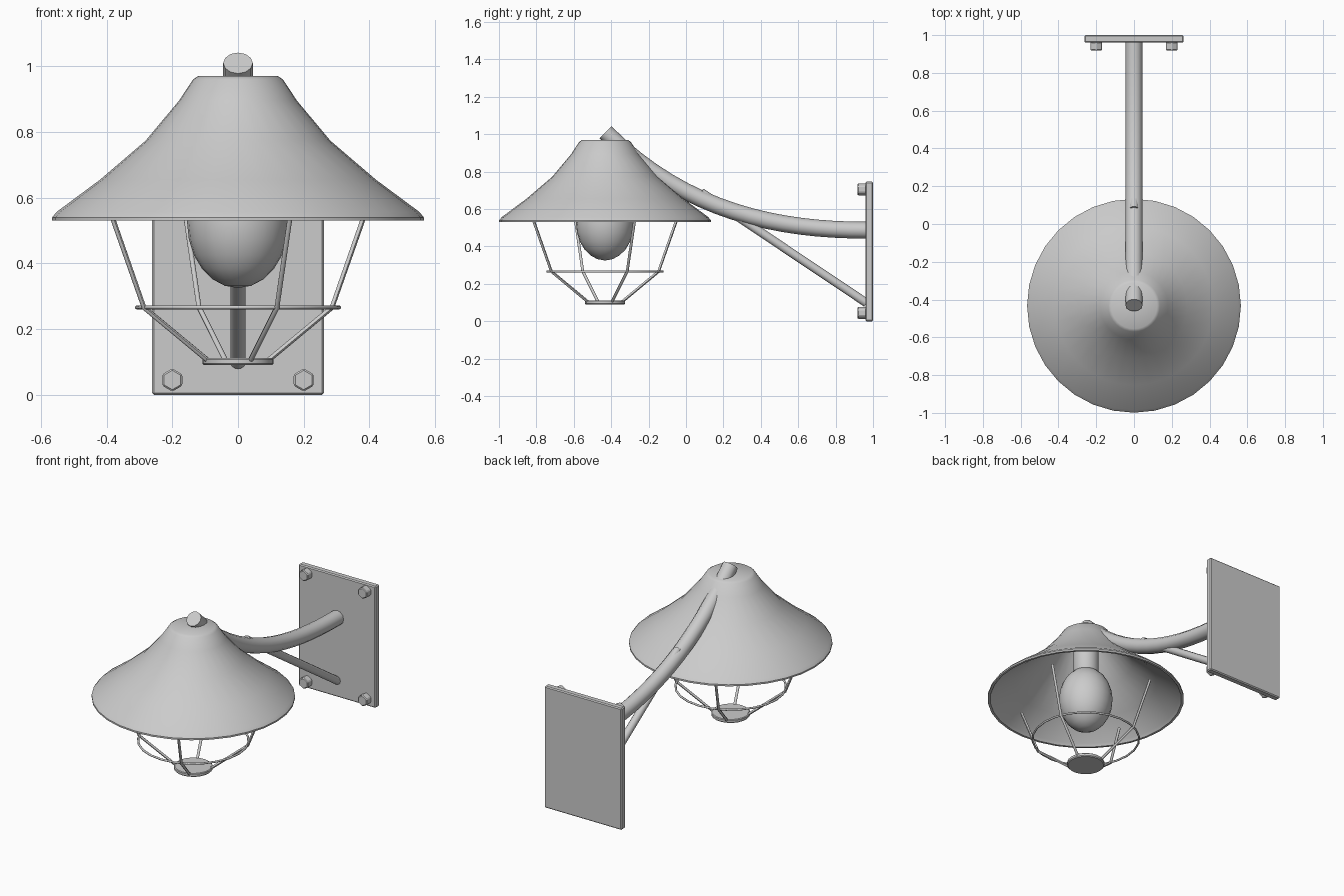
import bpy, bmesh, math

if "Cube" in bpy.data.objects:
    bpy.data.objects.remove(bpy.data.objects["Cube"])

CY = -0.433  # y of the lamp axis


def smooth(ob, deg=35):
    bpy.ops.object.select_all(action='DESELECT')
    ob.select_set(True)
    bpy.context.view_layer.objects.active = ob
    bpy.ops.object.shade_smooth_by_angle(angle=math.radians(deg))


def from_bmesh(name, bm):
    me = bpy.data.meshes.new(name)
    bmesh.ops.recalc_face_normals(bm, faces=bm.faces)
    bm.to_mesh(me)
    bm.free()
    ob = bpy.data.objects.new(name, me)
    bpy.context.collection.objects.link(ob)
    return ob


def lathe(name, profile, sides=32, deg=35):
    """Spin (radius, z) points round the lamp axis; radius 0 closes the form."""
    bm = bmesh.new()
    vs = [bm.verts.new((r, 0, z)) for r, z in profile]
    es = [bm.edges.new(p) for p in zip(vs, vs[1:])]
    bmesh.ops.spin(bm, geom=vs + es, cent=(0, 0, 0), axis=(0, 0, 1),
                   angle=2 * math.pi, steps=sides)
    bmesh.ops.remove_doubles(bm, verts=bm.verts, dist=1e-4)
    ob = from_bmesh(name, bm)
    ob.location.y = CY
    smooth(ob, deg)
    return ob


def tube(name, points, radius, res=4, handles=None):
    """Round rod along a polyline, or a bezier when two handles are given."""
    cu = bpy.data.curves.new(name, 'CURVE')
    cu.dimensions = '3D'
    cu.bevel_depth = radius
    cu.bevel_resolution = res
    cu.use_fill_caps = True
    if handles:
        sp = cu.splines.new('BEZIER')
        sp.bezier_points.add(1)
        sp.resolution_u = 16
        for bp, co, h in zip(sp.bezier_points, points, handles):
            bp.handle_left_type = bp.handle_right_type = 'FREE'
            bp.co = co
            bp.handle_left = bp.handle_right = h
    else:
        sp = cu.splines.new('POLY')
        sp.points.add(len(points) - 1)
        for p, co in zip(sp.points, points):
            p.co = (*co, 1)
    tmp = bpy.data.objects.new(name + "_curve", cu)
    bpy.context.collection.objects.link(tmp)
    dg = bpy.context.evaluated_depsgraph_get()
    me = bpy.data.meshes.new_from_object(tmp.evaluated_get(dg))
    bpy.data.objects.remove(tmp)
    ob = bpy.data.objects.new(name, me)
    bpy.context.collection.objects.link(ob)
    bm = bmesh.new()
    bm.from_mesh(me)
    bmesh.ops.remove_doubles(bm, verts=bm.verts, dist=1e-5)
    bmesh.ops.recalc_face_normals(bm, faces=bm.faces)
    bm.to_mesh(me)
    bm.free()
    smooth(ob, 45)
    return ob


def bevel(ob, width, segments=1):
    m = ob.modifiers.new("bevel", 'BEVEL')
    m.width = width
    m.segments = segments


# wall plate
bpy.ops.mesh.primitive_cube_add(size=1, location=(0, 0.98, 0.373))
plate = bpy.context.object
plate.name = "wall_plate"
plate.scale = (0.524, 0.04, 0.746)
bpy.ops.object.transform_apply(location=False, rotation=False, scale=True)
bevel(plate, 0.006)

# hex bolts in the four corners
for i, (x, z) in enumerate((x, z) for x in (-0.2, 0.2) for z in (0.045, 0.705)):
    bm = bmesh.new()
    bmesh.ops.create_cone(bm, cap_ends=True, segments=6, radius1=0.035,
                          radius2=0.035, depth=0.046)
    bolt = from_bmesh(f"bolt_{i + 1}", bm)
    bolt.location = (x, 0.941, z)
    bolt.rotation_euler = (math.pi / 2, 0, 0)
    bevel(bolt, 0.005)

# curved arm and straight brace
tube("arm", [(0, 0.965, 0.487), (0, -0.43, 1.01)], 0.045,
     handles=[(0, 0.5, 0.487), (0, 0, 0.58)])
tube("brace", [(0, 0.965, 0.098), (0, 0.08, 0.69)], 0.023)

# hollow flared shade
outer = [(0, 0.97), (0.122, 0.97), (0.137, 0.96), (0.18, 0.895), (0.282, 0.773),
         (0.42, 0.655), (0.552, 0.557), (0.566, 0.54), (0.566, 0.53)]
inner = [(0.552, 0.53), (0.54, 0.547), (0.41, 0.643), (0.27, 0.763),
         (0.166, 0.887), (0.122, 0.95), (0, 0.953)]
lathe("shade", outer + inner)

# socket and bulb
lathe("socket", [(0, 0.955), (0.075, 0.955), (0.075, 0.69), (0.068, 0.68), (0, 0.68)], 24)
lathe("bulb", [(0.155 * math.sin(math.pi * i / 12), 0.525 - 0.2 * math.cos(math.pi * i / 12))
               for i in range(13)], 24, 60)

# wire cage: ring, bottom disc and four bent wires
bpy.ops.mesh.primitive_torus_add(major_radius=0.308, minor_radius=0.006, major_segments=24,
                                 minor_segments=8, location=(0, CY, 0.266))
ring = bpy.context.object
ring.name = "cage_ring"
smooth(ring, 60)
lathe("cage_disc", [(0, 0.112), (0.104, 0.112), (0.108, 0.108), (0.108, 0.095),
                    (0.103, 0.09), (0, 0.09)], 24)
for i in range(4):
    a = math.radians(22.5 + 90 * i)
    tube(f"cage_wire_{i + 1}",
         [(r * math.cos(a), CY + r * math.sin(a), z)
          for r, z in ((0.418, 0.55), (0.31, 0.266), (0.1, 0.105))], 0.008, 2)
